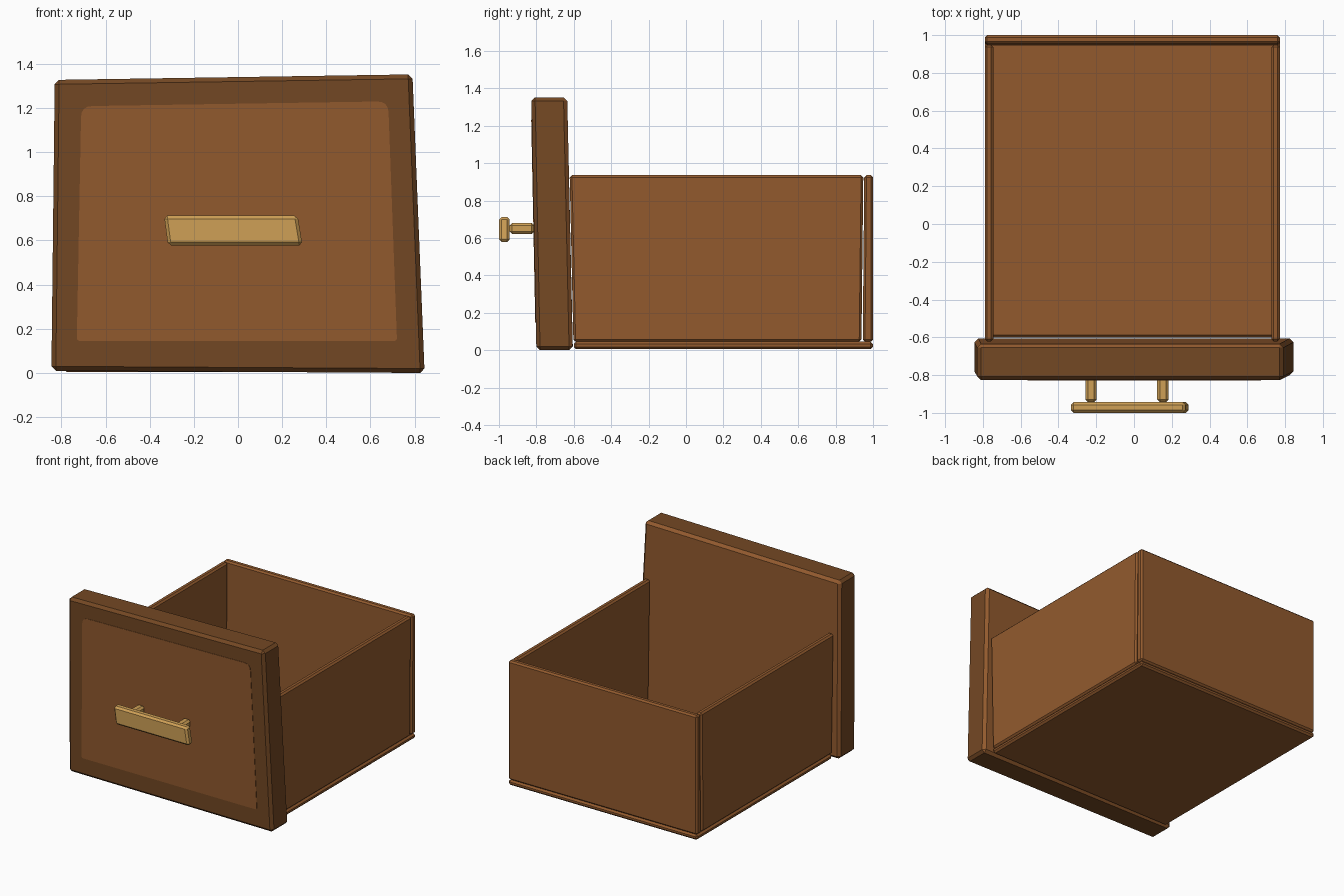
import bpy, bmesh
from mathutils import Vector

if "Cube" in bpy.data.objects:
    bpy.data.objects.remove(bpy.data.objects["Cube"])


def material(name, rgb):
    m = bpy.data.materials.new(name)
    m.diffuse_color = (*rgb, 1)
    m.use_nodes = True
    m.node_tree.nodes["Principled BSDF"].inputs["Base Color"].default_value = m.diffuse_color
    return m


BROWN = material("warm_brown_wood", (0.287, 0.102, 0.027))
DARK = material("dark_brown_wood", (0.174, 0.065, 0.017))
BRASS = material("brass", (0.623, 0.352, 0.093))


def finish(name, bm, mats):
    me = bpy.data.meshes.new(name)
    bm.normal_update()
    bm.to_mesh(me)
    bm.free()
    for m in mats:
        me.materials.append(m)
    ob = bpy.data.objects.new(name, me)
    bpy.context.collection.objects.link(ob)
    return ob


def board(name, bottom, top, mats, chamfer, back_slot=0):
    """Chamfered board; bottom and top are (x0, x1, y0, y1, z_left, z_right)."""
    bm = bmesh.new()
    bmesh.ops.create_cube(bm, size=1)
    for v in bm.verts:
        x0, x1, y0, y1, zl, zr = top if v.co.z > 0 else bottom
        right = v.co.x > 0
        v.co = Vector((x1 if right else x0, y1 if v.co.y > 0 else y0,
                       zr if right else zl))
    bmesh.ops.bevel(bm, geom=bm.edges[:], offset=chamfer, segments=1,
                    affect='EDGES', profile=0.5)
    bm.normal_update()
    for f in bm.faces:
        f.material_index = back_slot if f.normal.y > 0.3 else 0
    return finish(name, bm, mats)


# Leaning, slightly crooked front: dark outside, lighter back
board("drawer_front", (-0.845, 0.845, -0.80, -0.605, 0.01, 0.0),
      (-0.83, 0.79, -0.827, -0.635, 1.327, 1.352), [DARK, BROWN], 0.02, 1)

# Lighter rounded field on the front
corners = [(-0.73, 0.145, 0.015), (0.72, 0.145, 0.015),
           (0.68, 1.23, 0.05), (-0.71, 1.208, 0.05)]
outline = []
for i, (x, z, r) in enumerate(corners):
    c = Vector((x, z))
    a = c + (Vector(corners[i - 1][:2]) - c).normalized() * r
    b = c + (Vector(corners[(i + 1) % 4][:2]) - c).normalized() * r
    for k in range(5):
        t = k / 4
        outline.append(a * (1 - t) ** 2 + c * 2 * t * (1 - t) + b * t * t)
bm = bmesh.new()
face = bm.faces.new([bm.verts.new((p.x, -0.803 - 0.02 * p.y, p.y))
                     for p in outline])
ext = bmesh.ops.extrude_face_region(bm, geom=[face], use_keep_orig=True)
for v in ext["geom"]:
    if isinstance(v, bmesh.types.BMVert):
        v.co.y += 0.006
bmesh.ops.recalc_face_normals(bm, faces=bm.faces[:])
finish("front_field", bm, [BROWN])

# Box: floor, two sides, back
board("drawer_floor", (-0.79, 0.772, -0.60, 1.0, 0.005, 0.005),
      (-0.79, 0.772, -0.60, 1.0, 0.045, 0.045), [BROWN], 0.013)
for name, x0, x1 in (("left_side", -0.79, -0.745), ("right_side", 0.727, 0.772)):
    board(name, (x0, x1, -0.602, 0.938, 0.045, 0.045),
          (x0, x1, -0.622, 0.948, 0.936, 0.936), [BROWN], 0.012)
board("drawer_back", (-0.79, 0.772, 0.945, 1.0, 0.045, 0.045),
      (-0.79, 0.772, 0.953, 1.0, 0.936, 0.936), [BROWN], 0.012)

# Handle: skewed bar on two posts
board("handle_bar", (-0.317, 0.292, -1.0, -0.943, 0.578, 0.578),
      (-0.335, 0.27, -1.0, -0.943, 0.712, 0.712), [BRASS], 0.014)
for name, x in (("left_handle_post", -0.228), ("right_handle_post", 0.153)):
    board(name, (x - 0.03, x + 0.03, -0.943, -0.812, 0.62, 0.62),
          (x - 0.03, x + 0.03, -0.943, -0.812, 0.68, 0.68), [BRASS], 0.014)
